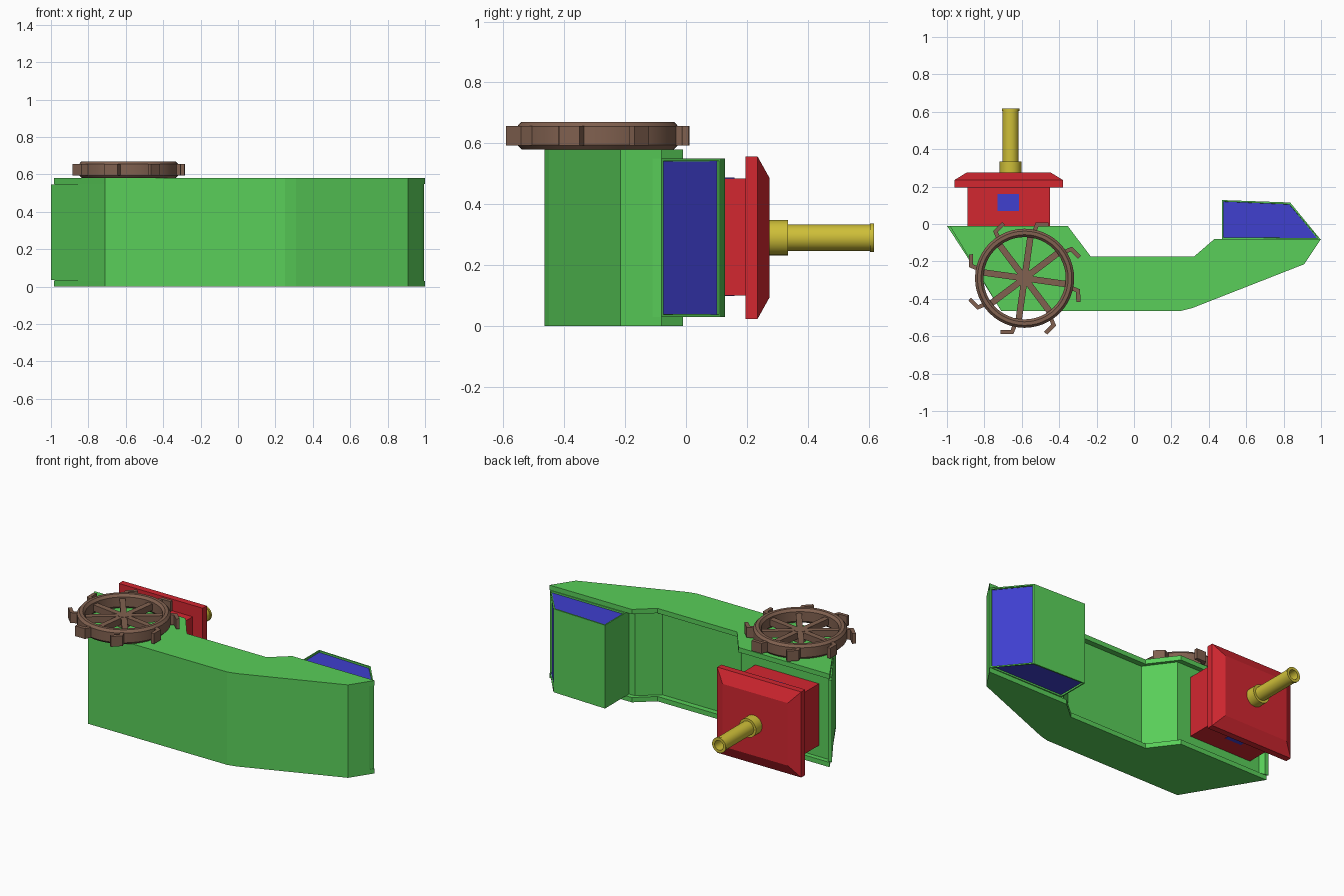
import bpy, bmesh
from math import cos, sin, pi, radians
from mathutils import Matrix

if "Cube" in bpy.data.objects:
    bpy.data.objects.remove(bpy.data.objects["Cube"])


def material(name, rgb):
    m = bpy.data.materials.new(name)
    m.diffuse_color = (*rgb, 1)
    m.use_nodes = True
    m.node_tree.nodes["Principled BSDF"].inputs["Base Color"].default_value = m.diffuse_color
    return m


GREEN = material("green", (0.10, 0.62, 0.10))
BLUE = material("blue", (0.05, 0.05, 0.62))
RED = material("red", (0.65, 0.02, 0.03))
YELLOW = material("yellow", (0.62, 0.52, 0.04))
BROWN = material("brown", (0.22, 0.12, 0.08))


def finish(name, bm, *mats, smooth=False):
    bmesh.ops.recalc_face_normals(bm, faces=bm.faces)
    me = bpy.data.meshes.new(name)
    bm.to_mesh(me)
    bm.free()
    for m in mats:
        me.materials.append(m)
    ob = bpy.data.objects.new(name, me)
    bpy.context.collection.objects.link(ob)
    if smooth:
        bpy.ops.object.select_all(action='DESELECT')
        ob.select_set(True)
        bpy.context.view_layer.objects.active = ob
        bpy.ops.object.shade_smooth_by_angle(angle=radians(30))
    return ob


def add_prism(bm, pts, z0, z1):
    """Extrude an xy outline between two z heights."""
    f = bm.faces.new([bm.verts.new((x, y, z0)) for x, y in pts])
    ext = bmesh.ops.extrude_face_region(bm, geom=[f])["geom"]
    bmesh.ops.translate(bm, vec=(0, 0, z1 - z0),
                        verts=[v for v in ext if isinstance(v, bmesh.types.BMVert)])


def prism(name, pts, z0, z1, mat):
    bm = bmesh.new()
    add_prism(bm, pts, z0, z1)
    return finish(name, bm, mat)


def rect(x0, x1, y0, y1):
    return [(x0, y0), (x1, y0), (x1, y1), (x0, y1)]


def add_lathe(bm, loop, n):
    """Spin a closed (radius, z) loop round z."""
    rings = [[bm.verts.new((r * cos(2 * pi * i / n), r * sin(2 * pi * i / n), z))
              for r, z in loop] for i in range(n)]
    k = len(loop)
    for i in range(n):
        a, b = rings[i], rings[(i + 1) % n]
        for j in range(k):
            bm.faces.new((a[j], b[j], b[(j + 1) % k], a[(j + 1) % k]))


# hull: two bulwark walls with a core whose deck is sunk between them
keel = [(-0.71, -0.465), (0.25, -0.465), (0.31, -0.45), (0.91, -0.215)]
wall = keel + [(1.0, -0.08), (0.43, -0.08), (0.32, -0.175), (-0.23, -0.175),
               (-0.355, -0.01), (-0.985, -0.01), (-0.855, -0.225)]
core = keel + [(0.98, -0.11), (0.43, -0.11), (0.31, -0.21), (-0.23, -0.21),
               (-0.355, -0.04), (-0.98, -0.04), (-0.86, -0.225)]
prism("hull_wall_lower", wall, 0.0, 0.03, GREEN)
prism("hull_wall_upper", wall, 0.55, 0.58, GREEN)
prism("hull_core", core, 0.03, 0.55, GREEN)
prism("stern_panel", [(-0.855, -0.225), (-0.86, -0.22), (-1.0, -0.01), (-0.975, -0.01)],
      0.035, 0.545, GREEN)

# bow wheelhouse with sunken windows on both sides and the slanted front
bm = bmesh.new()
add_prism(bm, [(0.47, -0.11), (0.98, -0.11), (0.995, -0.08), (0.835, 0.115), (0.47, 0.128)],
          0.03, 0.55)
bmesh.ops.recalc_face_normals(bm, faces=bm.faces)
bmesh.ops.bisect_plane(bm, geom=bm.verts[:] + bm.edges[:] + bm.faces[:],
                       plane_co=(0, -0.08, 0), plane_no=(0, 1, 0))
panes = [f for f in bm.faces if f.calc_center_median().y > -0.08 and
         (abs(f.normal.z) > 0.9 or (f.normal.x > 0.5 and f.normal.y > 0.2))]
for f in panes:
    bmesh.ops.inset_individual(bm, faces=[f], thickness=0.011, depth=0)
    bmesh.ops.inset_individual(bm, faces=[f], thickness=0.001, depth=-0.01)
    f.material_index = 1
finish("bow_wheelhouse", bm, GREEN, BLUE)

# stern cabin with a window on each side
prism("stern_cabin", rect(-0.89, -0.45, -0.05, 0.21), 0.10, 0.485, RED)
for side, z in (("upper", 0.483), ("lower", 0.098)):
    prism("cabin_window_" + side, rect(-0.73, -0.615, 0.07, 0.16), z, z + 0.004, BLUE)

# roof slab with a tapered top
bm = bmesh.new()
sections = [(0.195, 0.29, 0.267), (0.235, 0.29, 0.267), (0.275, 0.225, 0.195)]
rings = [[bm.verts.new((-0.67 + sx * hx, y, 0.29 + sz * hz))
          for sx, sz in ((-1, -1), (1, -1), (1, 1), (-1, 1))] for y, hx, hz in sections]
for a, b in zip(rings, rings[1:]):
    for j in range(4):
        k = (j + 1) % 4
        bm.faces.new((a[j], a[k], b[k], b[j]))
bm.faces.new(rings[0])
bm.faces.new(rings[-1])
finish("cabin_roof", bm, RED)

# hollow funnel with collar and lip, turned to point along +y
bm = bmesh.new()
add_lathe(bm, [(0.03, 0.26), (0.058, 0.26), (0.058, 0.335), (0.043, 0.335), (0.043, 0.605),
               (0.047, 0.605), (0.047, 0.618), (0.03, 0.618)], 32)
bmesh.ops.transform(bm, verts=bm.verts,
                    matrix=Matrix.Translation((-0.66, 0, 0.29)) @ Matrix.Rotation(-pi / 2, 4, 'X'))
finish("funnel", bm, YELLOW, smooth=True)

# paddle wheel: chamfered rim, spokes and bent paddles
hub = Matrix.Translation((-0.585, -0.29, 0))
bm = bmesh.new()
add_lathe(bm, [(0.22, 0.595), (0.235, 0.58), (0.25, 0.58), (0.265, 0.595), (0.265, 0.655),
               (0.252, 0.67), (0.233, 0.67), (0.22, 0.655)], 48)
bmesh.ops.transform(bm, matrix=hub, verts=bm.verts)
finish("wheel_rim", bm, BROWN, smooth=True)


def radial(name, pts, z0, z1, start):
    bm = bmesh.new()
    for i in range(8):
        old = set(bm.verts)
        add_prism(bm, pts, z0, z1)
        bmesh.ops.transform(bm, verts=[v for v in bm.verts if v not in old],
                            matrix=hub @ Matrix.Rotation(radians(start + 45 * i), 4, 'Z'))
    finish(name, bm, BROWN)


radial("wheel_spokes", [(0.0, -0.017), (0.23, -0.017), (0.23, 0.017), (0.0, 0.017)],
       0.605, 0.645, -8)
radial("wheel_paddles", [(0.255, 0.012), (0.25, 0.035), (0.302, 0.03), (0.322, -0.035),
                         (0.302, -0.042), (0.285, 0.01)], 0.593, 0.657, -17)
bm = bmesh.new()
bmesh.ops.create_cone(bm, cap_ends=True, segments=16, radius1=0.035, radius2=0.035, depth=0.07,
                      matrix=hub @ Matrix.Translation((0, 0, 0.612)))
finish("wheel_hub", bm, BROWN)
